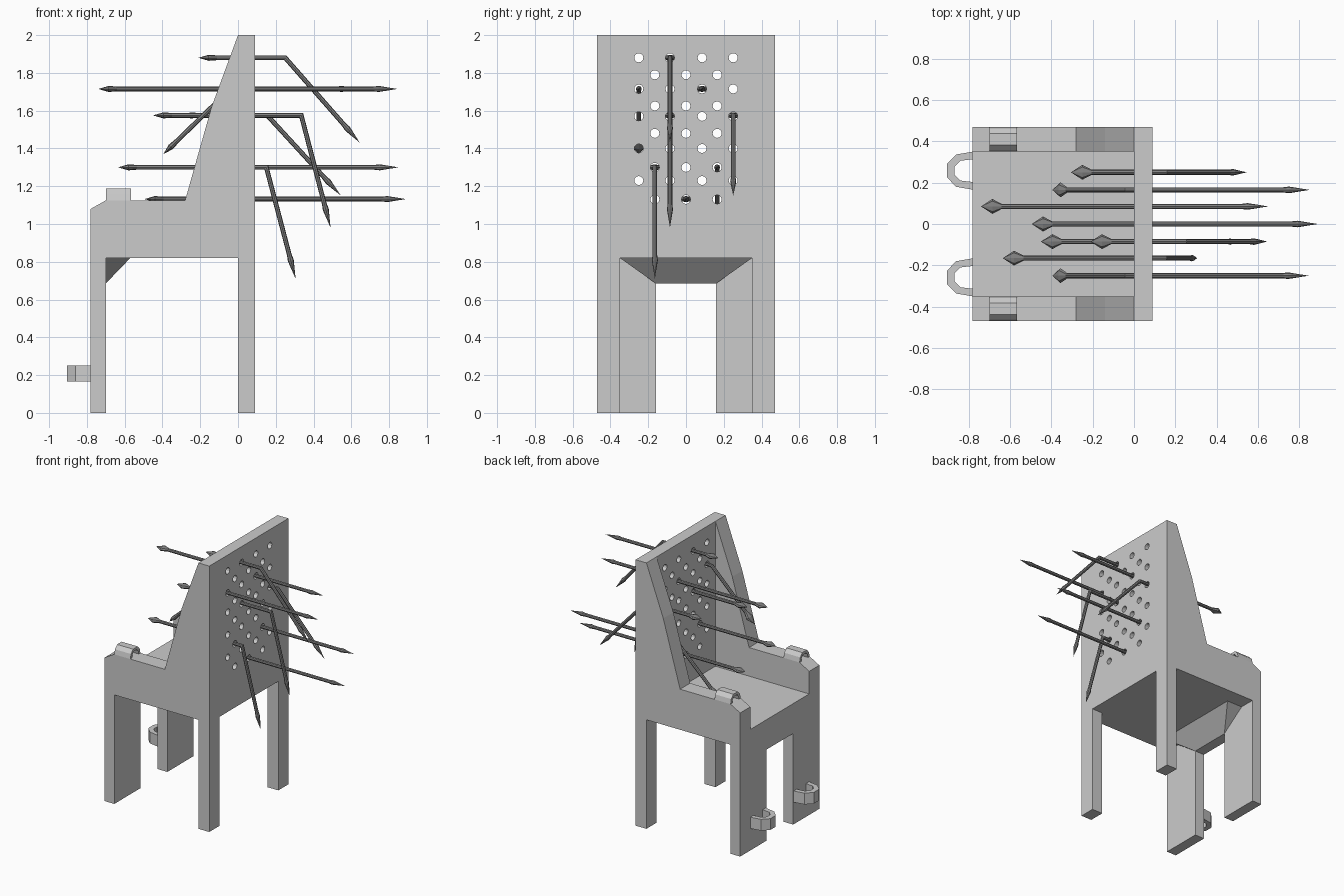
import bpy, bmesh, math
from mathutils import Vector

if "Cube" in bpy.data.objects:
    bpy.data.objects.remove(bpy.data.objects["Cube"])


def material(name, v):
    m = bpy.data.materials.new(name)
    m.diffuse_color = (v, v, v, 1)
    m.use_nodes = True
    m.node_tree.nodes["Principled BSDF"].inputs["Base Color"].default_value = m.diffuse_color
    return m


CHAIR = material("pale grey", 0.6)
METAL = material("dark grey metal", 0.22)


def finish(name, bm, mat):
    bmesh.ops.recalc_face_normals(bm, faces=bm.faces)
    me = bpy.data.meshes.new(name)
    bm.to_mesh(me)
    bm.free()
    me.materials.append(mat)
    ob = bpy.data.objects.new(name, me)
    bpy.context.collection.objects.link(ob)
    return ob


def prism(name, pts, axis, a, b, mat=CHAIR):
    """Extrude a 2D profile along one axis (0=x, 1=y, 2=z) from a to b."""
    def place(p, h):
        c = list(p)
        c.insert(axis, h)
        return c
    bm = bmesh.new()
    lo = [bm.verts.new(place(p, a)) for p in pts]
    hi = [bm.verts.new(place(p, b)) for p in pts]
    bm.faces.new(lo)
    bm.faces.new(hi)
    for i in range(len(pts)):
        j = (i + 1) % len(pts)
        bm.faces.new((lo[i], lo[j], hi[j], hi[i]))
    return finish(name, bm, mat)


def box(name, x0, x1, y0, y1, z0, z1):
    return prism(name, [(x0, y0), (x1, y0), (x1, y1), (x0, y1)], 2, z0, z1)


# Side panels: leg, armrest and back wing in one profile
side = [(-.78, 0), (-.70, 0), (-.70, .82), (0, .82), (0, 0), (.09, 0), (.09, 2), (0, 2),
        (-.14, 1.62), (-.28, 1.125), (-.70, 1.125), (-.78, 1.08)]
# Arched restraints: outer curve followed by inner curve, (across, height)
arm_arch = [(-.06, 0), (-.052, .035), (-.027, .062), (.027, .062), (.052, .035), (.06, 0),
            (.04, 0), (.034, .025), (.018, .042), (-.018, .042), (-.034, .025), (-.04, 0)]
leg_arch = [(-.092, 0), (-.078, .08), (-.032, .125), (.032, .125), (.078, .08), (.092, 0),
            (.055, 0), (.048, .06), (.02, .087), (-.02, .087), (-.048, .06), (-.055, 0)]
for tag, s in (("left", 1), ("right", -1)):
    prism("side_panel_" + tag, side, 1, s * .35, s * .47)
    box("front_leg_" + tag, -.78, -.70, s * .16, s * .35, 0, .82)
    prism("arm_restraint_" + tag, [(s * .41 + u, 1.125 + h) for u, h in arm_arch], 0, -.70, -.567)
    prism("leg_restraint_" + tag, [(-.78 - h, s * .258 + u) for u, h in leg_arch], 2, .165, .25)

# Seat and front apron
box("seat", -.78, 0, -.35, .35, .82, .91)
box("front_apron", -.78, -.70, -.16, .16, .685, .82)

# Sloped gusset behind the apron
bm = bmesh.new()
g = [bm.verts.new(c) for c in [(-.70, -.16, .685), (-.70, .16, .685), (-.70, .35, .82),
                               (-.70, -.35, .82), (-.57, -.35, .82), (-.57, .35, .82)]]
for f in [(0, 1, 2, 3), (3, 2, 5, 4), (0, 1, 5, 4), (0, 3, 4), (1, 2, 5)]:
    bm.faces.new([g[i] for i in f])
finish("seat_gusset", bm, CHAIR)

# Backrest with staggered spike holes
back = box("backrest", 0, .09, -.35, .35, .82, 2)
bm = bmesh.new()
for ys, zs in (((-.25, -.085, .085, .25), (1.88, 1.715, 1.57, 1.40, 1.23)),
               ((-.165, 0, .165), (1.79, 1.625, 1.48, 1.30, 1.13))):
    for y in ys:
        for z in zs:
            ring = [(y + .024 * math.cos(k * math.tau / 12), z + .024 * math.sin(k * math.tau / 12))
                    for k in range(12)]
            lo = [bm.verts.new((-.05, *p)) for p in ring]
            hi = [bm.verts.new((.15, *p)) for p in ring]
            bm.faces.new(lo)
            bm.faces.new(hi)
            for i in range(12):
                j = (i + 1) % 12
                bm.faces.new((lo[i], lo[j], hi[j], hi[i]))
cutter = finish("hole_cutter", bm, CHAIR)
cutter.hide_render = True
mod = back.modifiers.new("holes", 'BOOLEAN')
mod.operation = 'DIFFERENCE'
mod.solver = 'EXACT'
mod.object = cutter
dg = bpy.context.evaluated_depsgraph_get()
cut_mesh = bpy.data.meshes.new_from_object(back.evaluated_get(dg))
back.modifiers.clear()
back.data = cut_mesh
bpy.data.objects.remove(cutter)


def spike(name, y, path, n=8):
    """Sweep a rod along an xz path: flat arrowhead at the start, point at the end."""
    pts = [Vector(p) for p in path]
    d0 = (pts[1] - pts[0]).normalized()
    d1 = (pts[-1] - pts[-2]).normalized()
    R = .0125
    # stations: position, direction, half width in y, half thickness
    st = [(pts[0] + d0 * .055, d0, .036, .016), (pts[0] + d0 * .10, d0, R, R)]
    for i in range(1, len(pts) - 1):
        a = (pts[i] - pts[i - 1]).normalized()
        b = (pts[i + 1] - pts[i]).normalized()
        m = (a + b).normalized()
        st.append((pts[i], m, R, R / m.dot(a)))
    st += [(pts[-1] - d1 * .13, d1, R, R), (pts[-1] - d1 * .10, d1, .016, .016)]
    bm = bmesh.new()
    rings = []
    for p, d, w, t in st:
        nx, nz = -d.y, d.x
        ring = []
        for k in range(n):
            c, s = math.cos(k * math.tau / n), math.sin(k * math.tau / n)
            ring.append(bm.verts.new((p.x + nx * t * s, y + w * c, p.y + nz * t * s)))
        rings.append(ring)
    tips = [bm.verts.new((p.x, y, p.y)) for p in (pts[0], pts[-1])]
    for i in range(n):
        j = (i + 1) % n
        for a, b in zip(rings, rings[1:]):
            bm.faces.new((a[i], a[j], b[j], b[i]))
        bm.faces.new((tips[0], rings[0][j], rings[0][i]))
        bm.faces.new((tips[1], rings[-1][i], rings[-1][j]))
    finish(name, bm, METAL)


# Spikes: straight ones and bent ones
spikes = [
    (-.085, [(-.21, 1.88), (.25, 1.88), (.645, 1.43)]),
    (.085, [(-.74, 1.715), (.65, 1.715)]),
    (-.25, [(-.395, 1.37), (-.04, 1.715), (.845, 1.715)]),
    (-.085, [(-.45, 1.575), (.335, 1.575), (.49, .98)]),
    (.25, [(-.305, 1.575), (.155, 1.575), (.545, 1.15)]),
    (-.165, [(-.635, 1.30), (.15, 1.30), (.305, .71)]),
    (.165, [(-.395, .96), (-.04, 1.30), (.85, 1.30)]),
    (0, [(-.495, 1.132), (.89, 1.132)]),
]
for i, (y, path) in enumerate(spikes):
    spike("spike_%d" % (i + 1), y, path)
